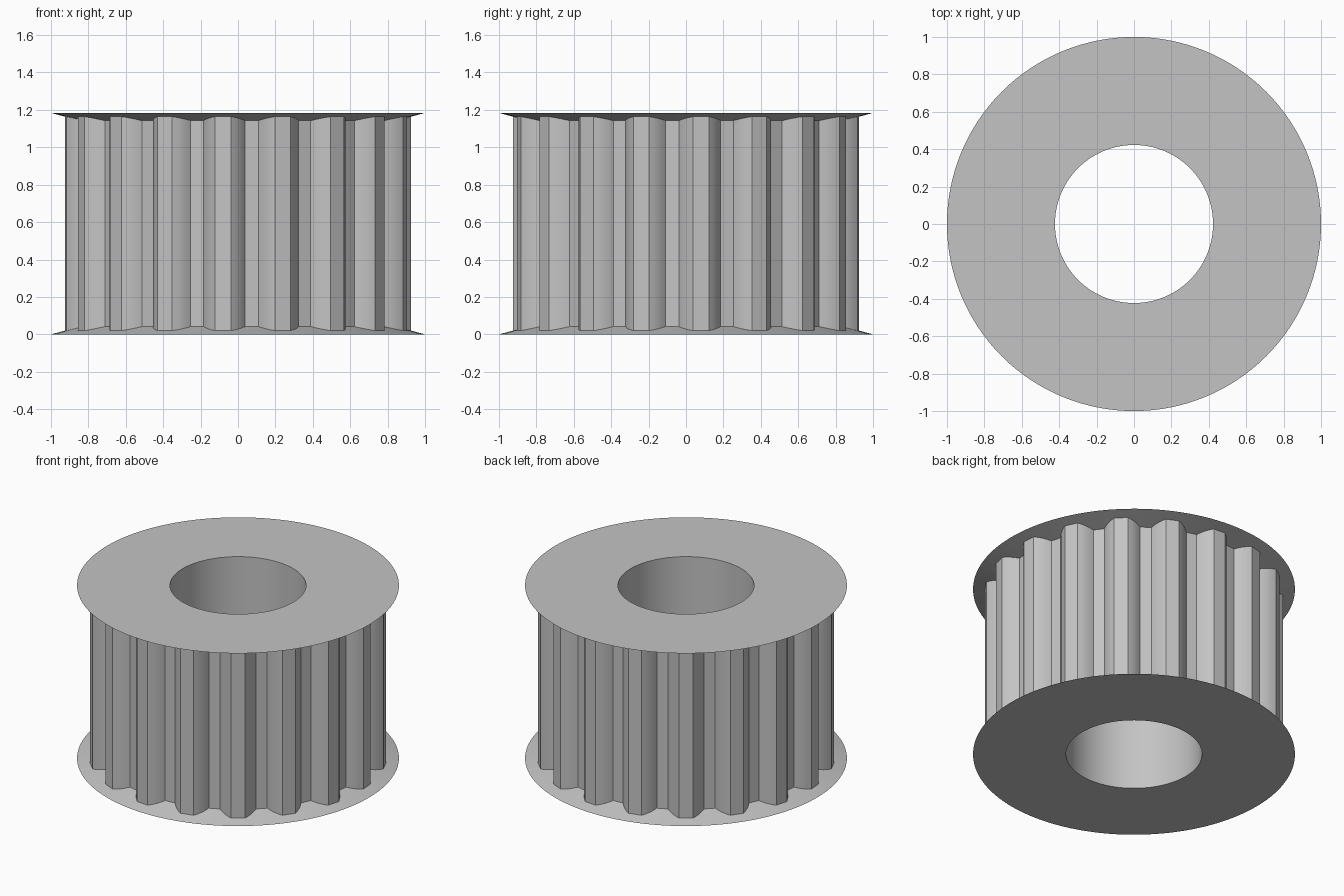
import bpy, bmesh
from math import sin, cos, pi, radians
from mathutils import Vector

cube = bpy.data.objects.get("Cube")
if cube:
    bpy.data.objects.remove(cube)

HEIGHT = 1.184
BORE = 0.4225
TEETH = 18
TIP_R, TIP_HALF = 0.926, radians(2.65)
ROOT_R, ROOT_HALF = 0.845, radians(7.6)
SLOPE = 0.268
CORE_R = 0.835

steel = bpy.data.materials.new("plain grey metal")
steel.use_nodes = True
grey = (0.55, 0.55, 0.55, 1)
steel.diffuse_color = grey
steel.node_tree.nodes["Principled BSDF"].inputs["Base Color"].default_value = grey


def finish(bm, name, angle):
    bmesh.ops.recalc_face_normals(bm, faces=bm.faces)
    mesh = bpy.data.meshes.new(name)
    bm.to_mesh(mesh)
    bm.free()
    mesh.materials.append(steel)
    obj = bpy.data.objects.new(name, mesh)
    bpy.context.collection.objects.link(obj)
    bpy.ops.object.select_all(action="DESELECT")
    obj.select_set(True)
    bpy.context.view_layer.objects.active = obj
    bpy.ops.object.shade_smooth_by_angle(angle=radians(angle))
    return obj


def lathe(name, profile, steps=128):
    """Spin a closed (radius, height) profile about z."""
    bm = bmesh.new()
    verts = [bm.verts.new((r, 0, z)) for r, z in profile]
    edges = [bm.edges.new((v, verts[(i + 1) % len(verts)])) for i, v in enumerate(verts)]
    bmesh.ops.spin(bm, geom=verts + edges, cent=(0, 0, 0), axis=(0, 0, 1),
                   angle=2 * pi, steps=steps, use_duplicate=False)
    bmesh.ops.remove_doubles(bm, verts=bm.verts, dist=1e-4)
    return finish(bm, name, 12)


def polar(r, a):
    return Vector((r * cos(a), r * sin(a), 0))


def flank(start, end, bulge=0.007, parts=4):
    """Points from start to end, bowed outwards; the end is left out."""
    along = end - start
    out = Vector((along.y, -along.x, 0)).normalized()
    return [start + along * (i / parts) + out * bulge * 4 * (i / parts) * (1 - i / parts)
            for i in range(parts)]


# Bored core with a knife-edged conical flange at each end
rim = (1 - CORE_R) * SLOPE
lathe("flanged_hub", [(BORE, 0), (1, 0), (CORE_R, rim),
                      (CORE_R, HEIGHT - rim), (1, HEIGHT), (BORE, HEIGHT)])

# Ring of teeth, its ends sunk into the flanges
outline = []
for k in range(TEETH):
    a = radians(5) + k * 2 * pi / TEETH
    root_a, tip_a = polar(ROOT_R, a - ROOT_HALF), polar(TIP_R, a - TIP_HALF)
    tip_b, root_b = polar(TIP_R, a + TIP_HALF), polar(ROOT_R, a + ROOT_HALF)
    outline += flank(root_a, tip_a) + [tip_a] + flank(tip_b, root_b) + [root_b]

bm = bmesh.new()
sink = 0.01
low = [bm.verts.new((p.x, p.y, sink)) for p in outline]
high = [bm.verts.new((p.x, p.y, HEIGHT - sink)) for p in outline]
n = len(outline)
for i in range(n):
    j = (i + 1) % n
    bm.faces.new((low[i], low[j], high[j], high[i]))
finish(bm, "toothed_ring", 20)
